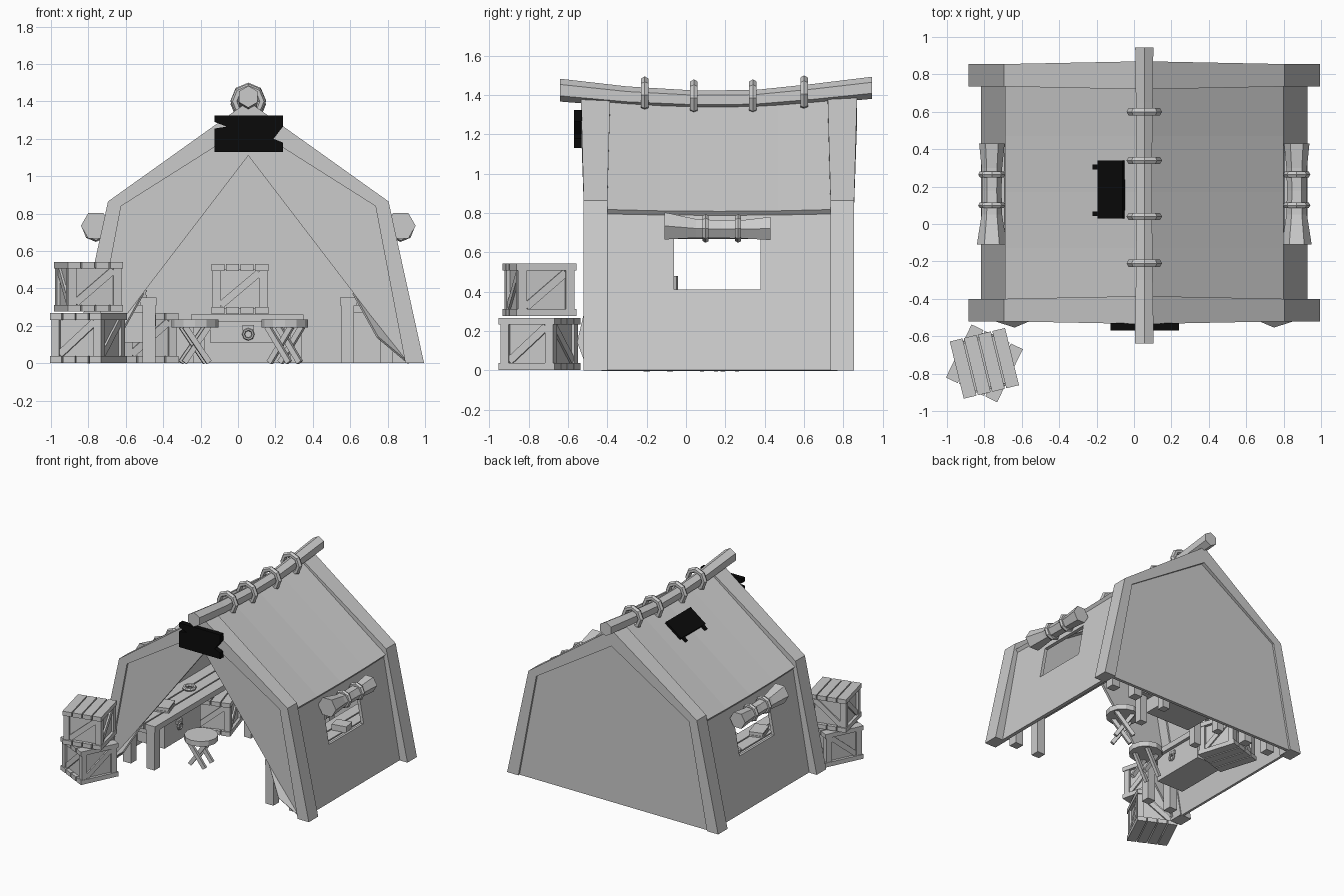
import bpy, bmesh, math
from mathutils import Matrix, Vector

if "Cube" in bpy.data.objects:
    bpy.data.objects.remove(bpy.data.objects["Cube"])

CX = 0.055          # tent centre line
DARK = bpy.data.materials.new("dark_board")
DARK.diffuse_color = (0.003, 0.003, 0.003, 1)
DARK.use_nodes = True
DARK.node_tree.nodes["Principled BSDF"].inputs["Base Color"].default_value = DARK.diffuse_color


def finish(name, bm, mat=None, recalc=True):
    if recalc:
        bmesh.ops.recalc_face_normals(bm, faces=bm.faces)
    me = bpy.data.meshes.new(name)
    bm.to_mesh(me)
    bm.free()
    ob = bpy.data.objects.new(name, me)
    bpy.context.collection.objects.link(ob)
    if mat:
        me.materials.append(mat)
    return ob


def sheet(name, verts, faces, thick):
    bm = bmesh.new()
    vs = [bm.verts.new(v) for v in verts]
    for f in faces:
        bm.faces.new([vs[i] for i in f])
    ob = finish(name, bm)
    mod = ob.modifiers.new("thickness", 'SOLIDIFY')
    mod.thickness, mod.offset = thick, 0
    return ob


def prism(name, pts, y0, y1, mat=None, flare=0):
    """Extrude an x/z outline along y; flare widens it near the ridge."""
    bm = bmesh.new()
    rings = [[bm.verts.new((x, y + (d * flare if z > 1.2 else 0), z)) for x, z in pts]
             for y, d in ((y0, -1), (y1, 1))]
    n = len(pts)
    bm.faces.new(rings[0])
    bm.faces.new(rings[1][::-1])
    for i in range(n):
        j = (i + 1) % n
        bm.faces.new((rings[0][i], rings[0][j], rings[1][j], rings[1][i]))
    return finish(name, bm, mat)


def boxes(name, items, M=Matrix(), mat=None):
    """One mesh from (location, size, rotation) boxes."""
    bm = bmesh.new()
    for loc, size, rot in items:
        R = Matrix.Rotation(rot[2], 4, 'Z') @ Matrix.Rotation(rot[1], 4, 'Y') @ Matrix.Rotation(rot[0], 4, 'X')
        bmesh.ops.create_cube(bm, size=1, matrix=M @ Matrix.Translation(loc) @ R @ Matrix.Diagonal((*size, 1)))
    return finish(name, bm, mat)


def loft(name, stations, sides, turn=0):
    """Low-poly log along y from (y, x, z, radius) stations."""
    bm = bmesh.new()
    rings = []
    for y, x, z, r in stations:
        rings.append([bm.verts.new((x + r * math.sin(turn + math.tau * k / sides), y,
                                    z + r * math.cos(turn + math.tau * k / sides))) for k in range(sides)])
    for a, b in zip(rings, rings[1:]):
        for k in range(sides):
            j = (k + 1) % sides
            bm.faces.new((a[k], a[j], b[j], b[k]))
    bm.faces.new(rings[0])
    bm.faces.new(rings[-1])
    return finish(name, bm)


def ring(name, loc, R, r, rot=(math.pi / 2, 0, 0), seg=8):
    bpy.ops.mesh.primitive_torus_add(location=loc, rotation=rot, major_radius=R, minor_radius=r,
                                     major_segments=seg, minor_segments=6)
    bpy.context.object.name = name


Z0 = (0, 0, 0)

# Tent end frames
half_out = [(0.94, 0), (0.75, 0.865), (0, 1.40)]
half_in = [(0.84, 0), (0.68, 0.84), (0, 1.27)]


def both(half):
    return [(CX + x, z) for x, z in half] + [(CX - x, z) for x, z in half[-2::-1]]


band = both(half_out) + both(half_in)[::-1]
prism("front_frame", band, -0.52, -0.40, flare=0.015)
prism("back_frame", band, 0.735, 0.855, flare=0.015)
prism("back_wall", both(half_in), 0.815, 0.84)

# Sagging roof cloth
ys = [-0.43, -0.13, 0.17, 0.47, 0.77]
rv, rf = [], []
for i, y in enumerate(ys):
    s = ((y - 0.17) / 0.6) ** 2
    rv += [(CX - 0.735, y, 0.795 + 0.01 * s), (CX, y, 1.335 + 0.035 * s), (CX + 0.735, y, 0.795 + 0.01 * s)]
    if i:
        b = 3 * i
        rf += [(b - 3, b - 2, b + 1, b), (b - 2, b - 1, b + 2, b + 1)]
sheet("roof", rv, rf, 0.035)

# Ridge pole and its lashings
loft("ridge_pole", [(-0.64, CX, 1.425, 0.058), (-0.3, CX, 1.392, 0.052), (0.05, CX, 1.375, 0.048),
                    (0.35, CX, 1.378, 0.048), (0.65, CX, 1.405, 0.052), (0.945, CX, 1.437, 0.056)], 6)
for y, z in ((-0.21, 1.40), (0.04, 1.385), (0.34, 1.385), (0.60, 1.405)):
    ring("ridge_lashing", (CX, y, z), 0.073, 0.022)

for s, side in ((1, "right"), (-1, "left")):
    def wall(y, z):
        return (CX + s * (0.86 - 0.145 * z / 0.8), y, z)
    # Side wall with window opening
    outer = [wall(-0.43, 0), wall(0.77, 0), wall(0.77, 0.82), wall(-0.43, 0.82)]
    inner = [wall(-0.06, 0.41), wall(0.38, 0.41), wall(0.38, 0.67), wall(-0.06, 0.67)]
    sheet(side + "_wall", outer + inner, [(i, (i + 1) % 4, 4 + (i + 1) % 4, 4 + i) for i in range(4)], 0.025)
    # Rolled window cover with two ties
    wx = CX + s * 0.815
    loft(side + "_window_roll", [(-0.11, wx, 0.735, 0.08), (0.05, wx, 0.722, 0.055), (0.18, wx, 0.718, 0.052),
                                 (0.30, wx, 0.718, 0.055), (0.43, wx, 0.722, 0.068)], 6, math.pi / 6)
    for y in (0.10, 0.265):
        ring(side + "_window_tie", (wx, y, 0.722), 0.055, 0.018)
    # Front door cloth and its turned-out lower edge
    prism(side + "_door_cloth", [(CX + s * x, z) for x, z in ((0, 1.28), (0.69, 0.85), (0.85, 0), (0, 1.11))],
          -0.505, -0.485)
    sheet(side + "_door_curl", [(CX + s * 0.56, -0.495, 0.375), (CX + s * 0.69, -0.55, 0.14),
                                (CX + s * 0.845, -0.50, 0.01)], [(0, 1, 2)], 0.012)
    # Long side table
    tx = CX + s * 0.635
    boxes(side + "_table",
          [((tx + dx, 0.15, 0.33), (0.09, 1.17, 0.045), Z0) for dx in (-0.1, 0, 0.1)] +
          [((tx + dx, y, 0.16), (0.07, 0.07, 0.32), Z0) for dx in (-0.105, 0.105) for y in (-0.40, 0.71)] +
          [((tx, y, 0.29), (0.22, 0.04, 0.04), Z0) for y in (-0.40, 0.71)])

# Front sign board with broken ends
prism("sign_board", [(-0.125, 1.325), (0.24, 1.325), (0.24, 1.265), (0.19, 1.2), (0.24, 1.18), (0.24, 1.13),
                     (-0.125, 1.13), (-0.125, 1.255), (-0.06, 1.265), (-0.125, 1.29)], -0.57, -0.53, DARK)
# Roof board on the left slope
M = Matrix.Translation((-0.12, 0.185, 1.235)) @ Matrix.Rotation(-0.635, 4, 'Y')
boxes("roof_board", [((0, 0, 0), (0.165, 0.31, 0.03), Z0)] +
      [((-0.1, y, 0), (0.04, 0.025, 0.02), Z0) for y in (-0.13, 0.12)], M, DARK)


# Wooden crates
def crate(name, loc, rot):
    it = [((0, 0, 0.135), (0.26, 0.26, 0.21), Z0)]
    for k in range(4):
        x = (k - 1.5) * 0.078
        it += [((x, 0, z), (0.07, 0.315, 0.035), Z0) for z in (0.02, 0.25)]
    for a in (-1, 1):
        for b in (-1, 1):
            it.append(((a * 0.125, b * 0.125, 0.135), (0.045, 0.045, 0.2), Z0))
        it.append(((0, a * 0.132, 0.135), (0.27, 0.02, 0.04), (0, -0.7, 0)))
        it.append(((a * 0.132, 0, 0.135), (0.02, 0.27, 0.04), (0.7, 0, 0)))
    boxes(name, it, Matrix.Translation(loc) @ Matrix.Rotation(rot, 4, 'Z'))


crate("lower_crate", (-0.80, -0.745, 0), -0.45)
crate("upper_crate", (-0.80, -0.745, 0.275), 0.24)
crate("floor_crate", (-0.51, 0.46, 0), 0.3)
crate("table_crate", (0.01, 0.58, 0.262), 0.0)

# Low back table with drawer
boxes("back_table", [((0.05, y, 0.24), (0.60, 0.11, 0.04), Z0) for y in (0.46, 0.58, 0.70)] +
      [((x, y, 0.11), (0.06, 0.06, 0.22), Z0) for x in (-0.21, 0.31) for y in (0.45, 0.71)])
boxes("back_drawer", [((0.05, 0.58, 0.165), (0.40, 0.28, 0.11), Z0), ((CX, 0.435, 0.19), (0.06, 0.02, 0.03), Z0)])
ring("back_drawer_handle", (CX, 0.425, 0.155), 0.026, 0.008)

# Drawer under the left table
boxes("left_drawer", [((-0.58, -0.05, 0.21), (0.24, 0.46, 0.2), Z0), ((-0.455, -0.1, 0.265), (0.02, 0.06, 0.03), Z0)])
ring("left_drawer_handle", (-0.445, -0.1, 0.23), 0.026, 0.008, (0, math.pi / 2, 0))

# Folding stools with crossed legs
for name, x, y, rot in (("left_stool", -0.23, -0.14, 0.15), ("right_stool", 0.25, 0.17, -0.5)):
    M = Matrix.Translation((x, y, 0)) @ Matrix.Rotation(rot, 4, 'Z')
    boxes(name + "_legs", [((0, b * 0.06 + a * 0.012, 0.1), (0.03, 0.024, 0.232), (0, a * 0.6, 0))
                           for a in (-1, 1) for b in (-1, 1)], M)
    bpy.ops.mesh.primitive_cylinder_add(vertices=12, radius=0.125, depth=0.042, location=(x, y, 0.213))
    bpy.context.object.name = name + "_seat"

# Things lying on the tables
boxes("book", [((-0.56, -0.13, 0.358), (0.11, 0.15, 0.012), (0, 0, 0.3)),
               ((-0.56, -0.13, 0.372), (0.10, 0.14, 0.018), (0, 0, 0.3)),
               ((-0.56, -0.13, 0.386), (0.11, 0.15, 0.01), (0, 0, 0.3))])
ring("rope_coil", (-0.60, 0.24, 0.368), 0.04, 0.014, Z0)
boxes("small_box", [((0.70, 0.32, 0.375), (0.12, 0.10, 0.05), (0, 0, 0.2))])
bpy.ops.mesh.primitive_cylinder_add(vertices=8, radius=0.03, depth=0.13, location=(0.70, -0.07, 0.415))
bpy.context.object.name = "bottle"
